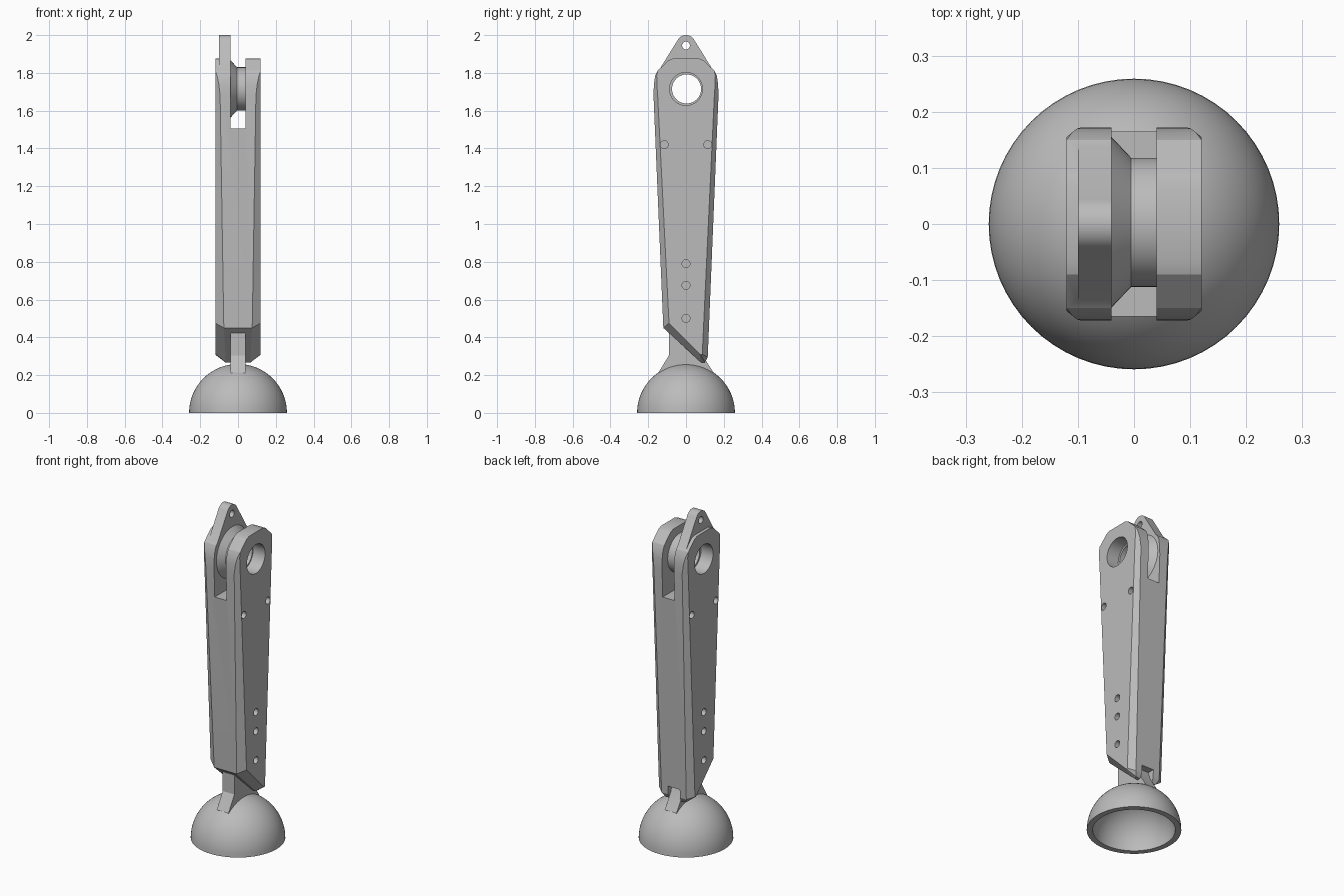
import bpy, bmesh
from math import pi, sin, cos, radians
from mathutils import Matrix

old = bpy.data.objects.get("Cube")
if old:
    bpy.data.objects.remove(old, do_unlink=True)

grey = bpy.data.materials.new("plain_grey")
grey.use_nodes = True
colour = (0.5, 0.5, 0.5, 1)
grey.diffuse_color = colour
grey.node_tree.nodes["Principled BSDF"].inputs["Base Color"].default_value = colour

PIVOT_Z = 1.715


def make(name, bm):
    bmesh.ops.remove_doubles(bm, verts=bm.verts, dist=0.0005)
    bmesh.ops.recalc_face_normals(bm, faces=bm.faces)
    mesh = bpy.data.meshes.new(name)
    bm.to_mesh(mesh)
    bm.free()
    mesh.materials.append(grey)
    ob = bpy.data.objects.new(name, mesh)
    bpy.context.collection.objects.link(ob)
    return ob


def loft(name, rings, closed=False):
    """Skin a list of equal point rings; cap the ends unless closed."""
    bm = bmesh.new()
    loops = [[bm.verts.new(p) for p in ring] for ring in rings]
    n = len(loops[0])
    pairs = list(zip(loops, loops[1:])) + ([(loops[-1], loops[0])] if closed else [])
    for a, b in pairs:
        for i in range(n):
            j = (i + 1) % n
            bm.faces.new((a[i], a[j], b[j], b[i]))
    if not closed:
        bm.faces.new(loops[0])
        bm.faces.new(loops[-1])
    return make(name, bm)


def plate(name, outline, x0, x1):
    return loft(name, [[(x, y, z) for y, z in outline] for x in (x0, x1)])


def box(x0, x1, y0, y1, z0, z1):
    return plate("cutter", [(y0, z0), (y1, z0), (y1, z1), (y0, z1)], x0, x1)


def circle(r, y, z, n):
    return [(y + r * cos(2 * pi * i / n), z + r * sin(2 * pi * i / n)) for i in range(n)]


def rod(r, y, z, x0, x1, n=24):
    return plate("cutter", circle(r, y, z, n), x0, x1)


def combine(ob, other, operation="DIFFERENCE"):
    mod = ob.modifiers.new("join", "BOOLEAN")
    mod.operation, mod.solver, mod.object = operation, "EXACT", other
    bpy.context.view_layer.objects.active = ob
    bpy.ops.object.modifier_apply(modifier=mod.name)
    bpy.data.objects.remove(other, do_unlink=True)


# Tapered arm: each entry is the full outline point and its chamfered partner
edge = [
    ((-0.12, 0.45), (-0.09, 0.475)),
    ((0.08, 0.267), (0.07, 0.315)),
    ((0.10, 0.268), (0.078, 0.308)),
    ((0.115, 0.295), (0.086, 0.31)),
    ((0.172, 1.68), (0.15, 1.68)),
    ((0.170, 1.74), (0.154, 1.74)),
    ((0.163, 1.785), (0.155, 1.785)),
    ((0.15, 1.812), (0.15, 1.812)),
    ((0.09, 1.868), (0.09, 1.868)),
    ((0.065, 1.877), (0.065, 1.877)),
]
mirrored = [tuple((-y, z) for y, z in pair) for pair in reversed(edge[4:])]
edge += mirrored


def chamfer_x(full, inset):
    return 0.12 - 1.15 * ((full[0] - inset[0]) ** 2 + (full[1] - inset[1]) ** 2) ** 0.5


outer = [b for a, b in edge]
arm = loft("arm", [
    [(-0.12, y, z) for y, z in outer],
    [(-chamfer_x(a, b), *a) for a, b in edge],
    [(chamfer_x(a, b), *a) for a, b in edge],
    [(0.12, y, z) for y, z in outer],
])

# Lifting tab on one fork leg
arc = [(0.05 * cos(t), 1.95 + 0.05 * sin(t)) for t in (radians(30 + 10 * i) for i in range(13))]
tab = plate("tab", [(-0.15, 1.65), (0.15, 1.65), (0.152, 1.8)] + arc + [(-0.152, 1.8)], -0.1, 0)
combine(arm, tab, "UNION")

# Fork slot, lower notch, pivot bore and tab hole
combine(arm, box(-0.04, 0.04, -0.4, 0.4, 1.505, 2.2))
combine(arm, box(-0.04, 0.04, -0.4, 0.4, 0.1, 0.345))
combine(arm, rod(0.087, 0, PIVOT_Z, -0.3, 0.3, 48))
combine(arm, rod(0.021, 0, 1.945, -0.3, 0.3))

# Blind screw holes on both sides
for y, z in ((-0.115, 1.42), (0.115, 1.42), (0, 0.79), (0, 0.675), (0, 0.5)):
    for side in (-1, 1):
        combine(arm, rod(0.021, y, z, *sorted((side * 0.075, side * 0.2))))

# Hollow pivot hub with a flared end
hub_profile = [(-0.04, 0.152), (-0.005, 0.115), (0.04, 0.115), (0.04, 0.077), (-0.04, 0.077)]
hub = loft("pivot_hub", [[(x, y, z) for y, z in circle(r, 0.003, PIVOT_Z, 48)]
                         for x, r in hub_profile], closed=True)

# Stem between dome and arm
stem = plate("stem", [(-0.145, 0.195), (-0.075, 0.228), (0, 0.24), (0.075, 0.228), (0.145, 0.195),
                      (0.145, 0.215), (0.09, 0.30), (0.07, 0.36), (0.05, 0.43),
                      (-0.06, 0.445), (-0.09, 0.44), (-0.09, 0.305), (-0.145, 0.215)], -0.039, 0.039)

# Hollow dome foot
bm = bmesh.new()
R, inner, steps = 0.259, 0.226, 16
pts = [(R * cos(pi / 2 * i / steps), R * sin(pi / 2 * i / steps)) for i in range(steps + 1)]
pts = [(r * inner / R, z * inner / R) for r, z in reversed(pts)] + pts
verts = [bm.verts.new((r, 0, z)) for r, z in pts]
edges = [bm.edges.new(pair) for pair in zip(verts, verts[1:])]
bmesh.ops.spin(bm, geom=verts + edges, cent=(0, 0, 0), axis=(0, 0, 1), angle=2 * pi, steps=64)
dome = make("dome_foot", bm)

# Smooth the curved surfaces, keep corners crisp
for ob in (arm, hub, stem, dome):
    bpy.ops.object.select_all(action="DESELECT")
    ob.select_set(True)
    bpy.context.view_layer.objects.active = ob
    bpy.ops.object.shade_smooth_by_angle(angle=radians(20))
